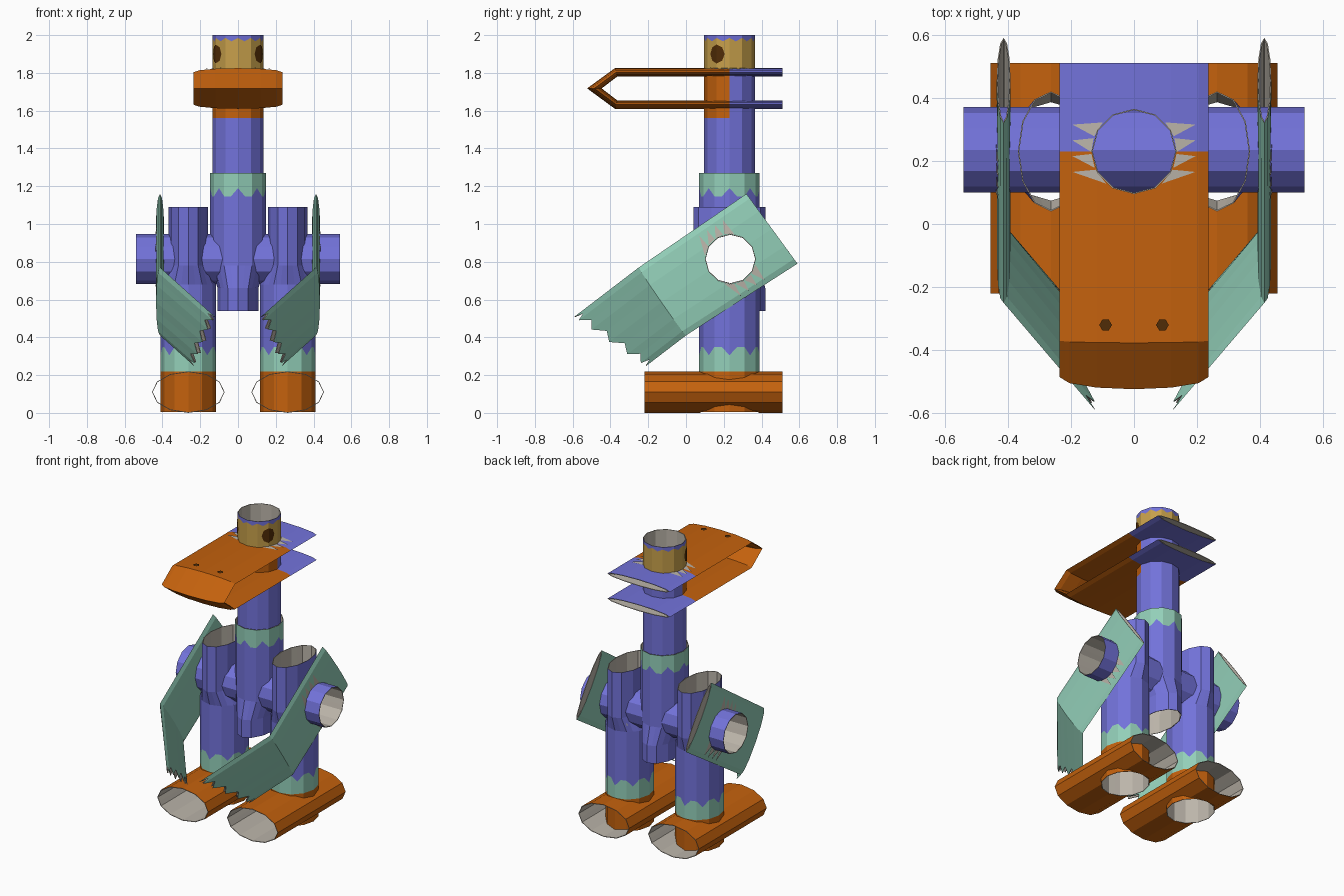
import bpy, bmesh
from math import sin, cos, pi, sqrt, radians
from mathutils import Vector as V

if "Cube" in bpy.data.objects:
    bpy.data.objects.remove(bpy.data.objects["Cube"], do_unlink=True)


def material(name, rgb):
    m = bpy.data.materials.new(name)
    m.use_nodes = True
    col = (*rgb, 1)
    m.diffuse_color = col
    m.node_tree.nodes["Principled BSDF"].inputs["Base Color"].default_value = col
    return m


PURPLE = material("purple", (0.17, 0.17, 0.70))
TEAL = material("teal", (0.29, 0.62, 0.48))
ORANGE = material("orange", (0.55, 0.12, 0.004))
TAN = material("tan", (0.57, 0.35, 0.07))
BROWN = material("dark brown", (0.08, 0.025, 0.002))
BEIGE = material("card beige", (0.50, 0.46, 0.40))

N = 24        # points round a tube, two per flat side
CY = 0.23     # depth of the upright tubes
AXLE_Z = 0.815


def add_object(name, bm, mats):
    me = bpy.data.meshes.new(name)
    bm.to_mesh(me)
    bm.free()
    ob = bpy.data.objects.new(name, me)
    bpy.context.collection.objects.link(ob)
    for m in mats:
        me.materials.append(m)
    return ob


def unit_ring():
    """Twelve-sided unit ring with a midpoint on every side."""
    pts = []
    for i in range(N // 2):
        a, b = 2 * pi * i / 12, 2 * pi * (i + 1) / 12
        p, q = V((cos(a), sin(a))), V((cos(b), sin(b)))
        pts += [p, (p + q) / 2]
    return pts


RING = unit_ring()


def card_tube(name, rings, mats, rule, cutters=()):
    """Thin open tube through the rings, beige inside, with holes cut out."""
    bm = bmesh.new()
    rows = [[bm.verts.new(p) for p in ring] for ring in rings]
    for k in range(len(rows) - 1):
        for i in range(N):
            j = (i + 1) % N
            f = bm.faces.new((rows[k][i], rows[k][j], rows[k + 1][j], rows[k + 1][i]))
            f.material_index = rule(k, f.calc_center_median())
    bmesh.ops.recalc_face_normals(bm, faces=bm.faces)
    ob = add_object(name, bm, mats + [BEIGE])
    wall = ob.modifiers.new("card", "SOLIDIFY")
    wall.thickness = 0.004
    wall.offset = -1
    wall.material_offset = 9
    wall.material_offset_rim = 9
    for c in cutters:
        hole = ob.modifiers.new("hole", "BOOLEAN")
        hole.operation = "DIFFERENCE"
        hole.solver = "EXACT"
        hole.object = c
    return ob


def upright(cx, z, rx, ry, bumps=0, height=0):
    """Horizontal ring; bumps give a scalloped painted edge."""
    return [V((cx + rx * p.x, CY + ry * p.y,
               z + height * abs(sin(pi * bumps * i / N)))) for i, p in enumerate(RING)]


def flat_ring(upper, lower, thick):
    """Lens section between two edge points."""
    mid, half = (upper + lower) / 2, (upper - lower) / 2
    return [mid + half * p.x + thick * p.y for p in RING]


def cutter(name, loc, rx, ry, depth, rot=(0, 0, 0)):
    bpy.ops.mesh.primitive_cylinder_add(vertices=12, radius=1, depth=depth,
                                        location=loc, rotation=rot)
    ob = bpy.context.object
    ob.name = name
    ob.scale = (rx, ry, 1)
    ob.hide_render = True
    ob.hide_viewport = True
    return ob


def plate(name, polys, mat):
    bm = bmesh.new()
    for poly in polys:
        bm.faces.new([bm.verts.new(p) for p in poly])
    return add_object(name, bm, [mat])


axle_cut = cutter("axle_cutter", (0, 0.235, AXLE_Z), 0.133, 0.133, 1.4, (0, pi / 2, 0))
neck_cut = cutter("neck_cutter", (0, CY, 1.7), 0.132, 0.132, 0.5)

# Axle through hips and wings
card_tube("axle", [[V((x, 0.235 + 0.135 * p.x, AXLE_Z + 0.132 * p.y)) for p in RING]
                   for x in (-0.54, 0.54)], [PURPLE], lambda k, c: 0)

# Body, squeezed between the legs, with a scalloped collar
card_tube("body", [upright(0, 0.54, 0.108, 0.19), upright(0, 0.66, 0.108, 0.19),
                   upright(0, 0.78, 0.147, 0.16),
                   upright(0, 1.19, 0.147, 0.16, 8, -0.05),
                   upright(0, 1.27, 0.147, 0.16)],
          [PURPLE, TEAL], lambda k, c: int(k == 3), [axle_cut])


# Neck and head
def head_colour(k, c):
    if k == 1:
        return 1 if c.y < CY else 0
    return 2 if k == 2 else 0


R = 0.135
card_tube("neck_and_head", [upright(0, 1.1, R, R), upright(0, 1.56, R, R),
                            upright(0, 1.82, R, R), upright(0, 1.985, R, R, 12, -0.018),
                            upright(0, 2.0, R, R)],
          [PURPLE, ORANGE, TAN], head_colour)

# Bill, a flattened tube folded at the front
W, T = 0.236, 0.022
path = [(0.51, 1.803, 0, 1), (CY, 1.803, 0, 1), (-0.37, 1.803, -0.3, 1),
        (-0.485, 1.718, -1.75, 0),
        (-0.37, 1.632, -0.3, -1), (CY, 1.632, 0, -1), (0.51, 1.632, 0, -1)]
card_tube("bill", [flat_ring(V((W, y, z)), V((-W, y, z)), V((0, ty, tz)) * T)
                   for y, z, ty, tz in path],
          [ORANGE, PURPLE], lambda k, c: int(c.y > CY), [neck_cut])


def spikes(name, origin, across, along, out, radius, half):
    """Torn card teeth on both sides of a hole in a flattened tube."""
    def point(u, w):
        return origin + across * u + along * w + out * (T * sqrt(1 - (u / half) ** 2) + 0.004)
    polys = []
    for side in (-1, 1):
        for w in (-0.08, -0.03, 0.02, 0.07):
            base = [(side * sqrt(radius ** 2 - v * v), v) for v in (w - 0.022, w + 0.022)]
            polys.append([point(*base[0]), point(*base[1]), point(side * 0.195, w + 0.015)])
    plate(name, polys, BEIGE)


spikes("bill_torn_edge", V((0, CY, 1.803)), V((1, 0, 0)), V((0, 1, 0)), V((0, 0, 1)), R, W)

for s, side in ((1, "left"), (-1, "right")):
    cx = 0.263 * s
    leg_cut = cutter(side + "_leg_cutter", (cx, CY, 0.15), 0.145, 0.158, 0.6)

    # Leg, squeezed at the hip, with painted cuff and orange end inside the foot
    card_tube(side + "_leg", [upright(cx, 0.004, 0.147, 0.16), upright(cx, 0.22, 0.147, 0.16),
                              upright(cx, 0.305, 0.147, 0.16, 8, 0.05),
                              upright(cx, 0.68, 0.147, 0.16),
                              upright(cx, 0.78, 0.105, 0.19), upright(cx, 1.09, 0.105, 0.19)],
              [PURPLE, TEAL, ORANGE], lambda k, c: (2, 1, 0, 0, 0)[k], [axle_cut])

    # Foot
    card_tube(side + "_foot", [[V((cx + 0.192 * p.x, y, 0.11 + 0.11 * p.y)) for p in RING]
                               for y in (-0.22, 0.51)],
              [ORANGE], lambda k, c: 0, [leg_cut])

    # Wing, a flattened tube folded inwards with a ragged slanted tip
    x = 0.413 * s
    fold_up, fold_low = V((x, -0.25, 0.77)), V((x, 0.0, 0.41))
    back_up, back_low = V((x, 0.32, 1.16)), V((x, 0.59, 0.79))
    reach = V((-0.29 * s, -0.34, -0.26))
    tip_n = V((0.83 * s, -0.46, -0.32))
    tip = flat_ring(fold_up + reach, fold_low + reach * 0.62, tip_n * T * 0.6)
    tip = [p - reach * (0.1 * (i % 2)) for i, p in enumerate(tip)]
    card_tube(side + "_wing", [flat_ring(back_up, back_low, V((s, 0, 0)) * T),
                               flat_ring(fold_up, fold_low, V((0.95 * s, -0.24, -0.17)) * T),
                               tip],
              [TEAL], lambda k, c: 0, [axle_cut])
    across = (fold_up - fold_low).normalized()
    along = (back_up - fold_up).normalized()
    hub = V((x, 0.235, AXLE_Z))
    spikes(side + "_wing_torn_edge", hub, across, along, V((s, 0, 0)), 0.135, 0.23)

    # Eye, folded over an edge of the head
    corner = radians(-30)
    halves = []
    for d in (1, -1):
        a = V((cos(corner), sin(corner), 0))
        b = V((cos(corner + d * pi / 6), sin(corner + d * pi / 6), 0))
        step = (b - a).normalized()
        poly = []
        for i in range(5):
            t = -pi / 2 + i * pi / 4
            p = a * (R + 0.003) + step * (0.045 * cos(t))
            poly.append(V((s * p.x, CY + p.y, 1.9 + 0.05 * sin(t))))
        halves.append(poly)
    plate(side + "_eye", halves, BROWN)

    # Nostril
    plate(side + "_nostril", [[V((s * 0.09 + 0.02 * cos(k * pi / 3),
                                  -0.32 + 0.02 * sin(k * pi / 3), 1.828))
                               for k in range(6)]], BROWN)
